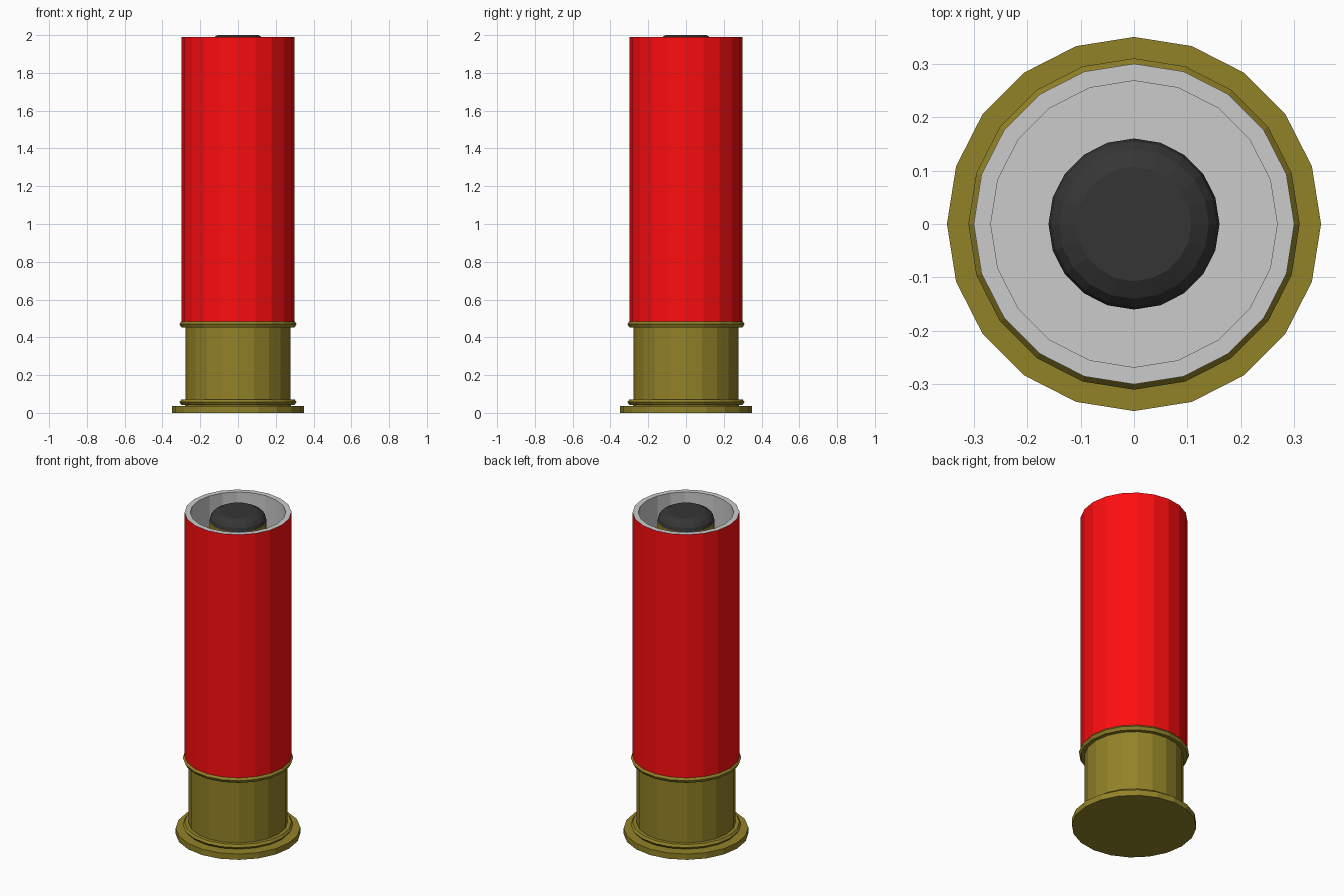
import bpy
from math import cos, sin, pi

if "Cube" in bpy.data.objects:
    bpy.data.objects.remove(bpy.data.objects["Cube"])

SIDES = 20


def material(name, rgb):
    m = bpy.data.materials.new(name)
    m.diffuse_color = (*rgb, 1)
    m.use_nodes = True
    m.node_tree.nodes["Principled BSDF"].inputs["Base Color"].default_value = m.diffuse_color
    return m


def lathe(name, profile, mat=None):
    """Turn (radius, z) points, listed bottom-up along the outside, around z."""
    verts, rings = [], []
    for r, z in profile:
        if r == 0:
            rings.append([len(verts)] * SIDES)
            verts.append((0, 0, z))
        else:
            rings.append([len(verts) + i for i in range(SIDES)])
            verts += [(r * cos(2 * pi * i / SIDES), r * sin(2 * pi * i / SIDES), z)
                      for i in range(SIDES)]
    faces = []
    for a, b in zip(rings, rings[1:]):
        for i in range(SIDES):
            j = (i + 1) % SIDES
            faces.append(tuple(dict.fromkeys((a[i], a[j], b[j], b[i]))))
    mesh = bpy.data.meshes.new(name)
    mesh.from_pydata(verts, [], faces)
    mesh.update()
    obj = bpy.data.objects.new(name, mesh)
    bpy.context.collection.objects.link(obj)
    if mat:
        mesh.materials.append(mat)
    return obj


brass = material("brass", (0.285, 0.223, 0.021))
red = material("red_plastic", (1.0, 0.004, 0.005))
lead = material("dark_lead", (0.036, 0.036, 0.036))

# Brass base: wide rim, lower bead, straight wall and upper bead
lathe("brass_base", [
    (0, 0), (0.35, 0), (0.35, 0.036), (0.28, 0.036), (0.28, 0.043),
    (0.30, 0.043), (0.31, 0.057), (0.30, 0.071), (0.278, 0.071),
    (0.278, 0.453), (0.30, 0.453), (0.31, 0.471), (0.30, 0.484), (0, 0.484),
], brass)

# Red hull wall
lathe("hull", [(0.30, 0.484), (0.30, 1.99)], red)

# Grey mouth rim and inner lining
lathe("hull_lining", [(0.30, 1.99), (0.268, 1.99), (0.268, 1.3), (0, 1.3)])

# Slug inside the hull: brass jacket with a dark rounded tip
lathe("slug_jacket", [(0.16, 1.3), (0.16, 1.94)], brass)
lathe("slug_tip", [(0.16, 1.94), (0.155, 1.963), (0.14, 1.982),
                   (0.107, 2.0), (0, 2.0)], lead)
